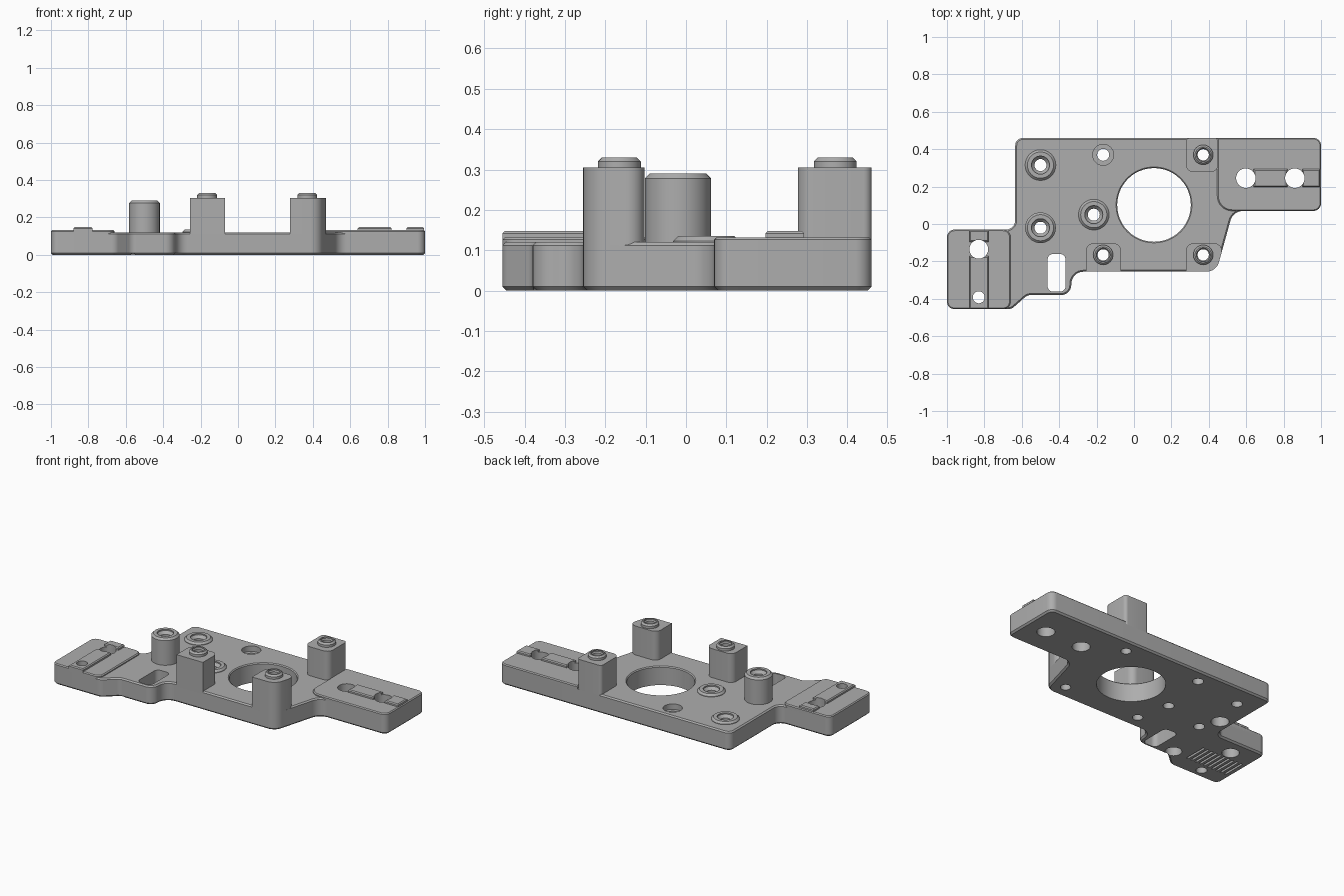
import bpy, bmesh
from math import cos, sin, tan, pi, radians
from mathutils import Vector

old = bpy.data.objects.get("Cube")
if old:
    bpy.data.objects.remove(old)

grey = bpy.data.materials.new("mid grey")
grey.use_nodes = True
colour = (0.42, 0.42, 0.42, 1)
grey.diffuse_color = colour
grey.node_tree.nodes["Principled BSDF"].inputs["Base Color"].default_value = colour


def rounded(corners, steps=8):
    """Counter-clockwise corners (x, y, radius) to a filleted outline."""
    out = []
    for i, (x, y, r) in enumerate(corners):
        p = Vector((x, y))
        a = (Vector(corners[i - 1][:2]) - p).normalized()
        b = (Vector(corners[(i + 1) % len(corners)][:2]) - p).normalized()
        if r == 0:
            out.append(p)
            continue
        half = a.angle(b) / 2
        centre = p + (a + b).normalized() * (r / sin(half))
        start = p + a * (r / tan(half)) - centre
        end = p + b * (r / tan(half)) - centre
        sweep = start.angle_signed(end)
        for k in range(steps + 1):
            t = -sweep * k / steps
            out.append(centre + Vector((start.x * cos(t) - start.y * sin(t),
                                        start.x * sin(t) + start.y * cos(t))))
    return out


def rect(x0, y0, x1, y1, radii=(0, 0, 0, 0)):
    return rounded([(x0, y0, radii[0]), (x1, y0, radii[1]),
                    (x1, y1, radii[2]), (x0, y1, radii[3])])


def circle(x, y, r, n=48):
    return [Vector((x + r * cos(2 * pi * i / n), y + r * sin(2 * pi * i / n))) for i in range(n)]


def inset(points, d):
    out = []
    for i, p in enumerate(points):
        a = (p - points[i - 1]).normalized()
        b = (points[(i + 1) % len(points)] - p).normalized()
        n = Vector((-a.y - b.y, a.x + b.x)).normalized()
        out.append(p + n * d / max(0.3, n.dot(Vector((-a.y, a.x)))))
    return out


def loft(bm, points, levels):
    """Stack the outline at (z, inset) levels and cap both ends."""
    rings = [[bm.verts.new((p.x, p.y, z)) for p in inset(points, d)] for z, d in levels]
    n = len(points)
    for lo, hi in zip(rings, rings[1:]):
        for i in range(n):
            j = (i + 1) % n
            bm.faces.new((lo[i], lo[j], hi[j], hi[i]))
    bm.faces.new(rings[0][::-1])
    bm.faces.new(rings[-1])


def finish(name, bm):
    mesh = bpy.data.meshes.new(name)
    bm.to_mesh(mesh)
    bm.free()
    mesh.materials.append(grey)
    ob = bpy.data.objects.new(name, mesh)
    bpy.context.collection.objects.link(ob)
    return ob


parts = []


def part(name, points, z0, z1, top=0.0, bottom=0.0):
    levels = [(z0, bottom)]
    if bottom:
        levels.append((z0 + bottom, 0))
    if top:
        levels.append((z1 - top, 0))
    levels.append((z1, top))
    bm = bmesh.new()
    loft(bm, points, levels)
    parts.append(finish(name, bm))


PLATE, PAD, RIDGE, POST, TIP = 0.12, 0.132, 0.148, 0.305, 0.33

# Base plate
part("base_plate", rounded([
    (-1, -.455, .04), (-.655, -.455, .05), (-.57, -.38, .05), (-.335, -.38, .055),
    (-.335, -.255, .065), (.44, -.255, .07), (.53, .07, .07), (1, .07, .04),
    (1, .46, .04), (-.635, .46, .04), (-.635, -.03, .05), (-1, -.03, .04)]),
    0, PLATE, .008, .01)

# Raised end pads with locating ridges
part("right_pad", rect(-1, -.455, -.66, -.03, (.04,) * 4), .1, PAD, .006)
part("left_pad", rect(.445, .07, 1, .46, (.08, .04, .04, 0)), .1, PAD, .006)
part("right_ridge_front", rect(-.88, -.455, -.778, -.172), PLATE, RIDGE, .006)
part("right_ridge_back", rect(-.88, -.095, -.778, -.035), PLATE, RIDGE, .006)
part("left_ridge_inner", rect(.64, .197, .82, .293), PLATE, RIDGE, .006)
part("left_ridge_outer", rect(.9, .197, .995, .293), PLATE, RIDGE, .006)

# Square posts with stepped round tips
part("post_front_right", rect(-.257, -.255, -.07, -.103, (0, 0, .04, .04)), .1, POST)
part("post_front_left", rounded([(.278, -.255, 0), (.44, -.255, .07),
                                 (.482, -.103, .04), (.278, -.103, .04)]), .1, POST)
part("post_back_left", rect(.278, .277, .45, .46, (.04, .04, .02, .02)), .1, POST)
post_centres = [(-.165, -.165), (.37, -.165), (.37, .37)]
for i, (x, y) in enumerate(post_centres):
    part(f"post_tip_{i + 1}", circle(x, y, .053), POST - .01, TIP, .01)

# Round bosses: one tall, two low
bosses = [(-.5, -.02, .29), (-.215, .05, .135), (-.5, .315, .135)]
for i, (x, y, z) in enumerate(bosses):
    part(f"round_boss_{i + 1}", circle(x, y, .082), .1, z, .012)

# Cutters for all openings
cut = bmesh.new()


def bore(x, y, r, z0=-.1, z1=.5):
    loft(cut, circle(x, y, r), [(z0, 0), (z1, 0)])


def countersunk(x, y, r, wide, top, depth):
    d = r - wide
    loft(cut, circle(x, y, r), [(-.1, 0), (top - depth, 0), (top - .008, d), (top + .1, d)])


loft(cut, circle(.107, .102, .197), [(-.1, 0), (PLATE - .006, 0), (PLATE + .002, -.008), (.5, -.008)])
for x, y in post_centres:
    countersunk(x, y, .03, .036, TIP, .015)
for x, y, z in bosses:
    countersunk(x, y, .032, .048, z, .025)
loft(cut, circle(-.165, .37, .032), [(-.1, 0), (.085, 0), (.0851, -.024), (.5, -.024)])
for x, y, r in [(.598, .245, .052), (.86, .245, .052), (-.83, -.135, .05), (-.83, -.392, .032)]:
    bore(x, y, r)
# Blind pockets underneath
bore(-.555, .1, .052, -.1, .06)
bore(-.57, -.33, .048, -.1, .06)
# Through slot and underside grooves
loft(cut, rect(-.462, -.362, -.366, -.16, (.03,) * 4), [(-.1, 0), (.5, 0)])
for i in range(10):
    x = -.966 + i * .031
    loft(cut, rect(x, -.34, x + .014, -.19), [(-.1, 0), (.015, 0)])
cutter = finish("opening_cutter", cut)
cutter.hide_render = True

# Cut every part, then shade
for ob in parts:
    bpy.ops.object.select_all(action='DESELECT')
    bpy.context.view_layer.objects.active = ob
    ob.select_set(True)
    mod = ob.modifiers.new("openings", 'BOOLEAN')
    mod.operation, mod.solver, mod.object = 'DIFFERENCE', 'EXACT', cutter
    bpy.ops.object.modifier_apply(modifier=mod.name)
    bpy.ops.object.shade_smooth_by_angle(angle=radians(30))
bpy.data.objects.remove(cutter)
